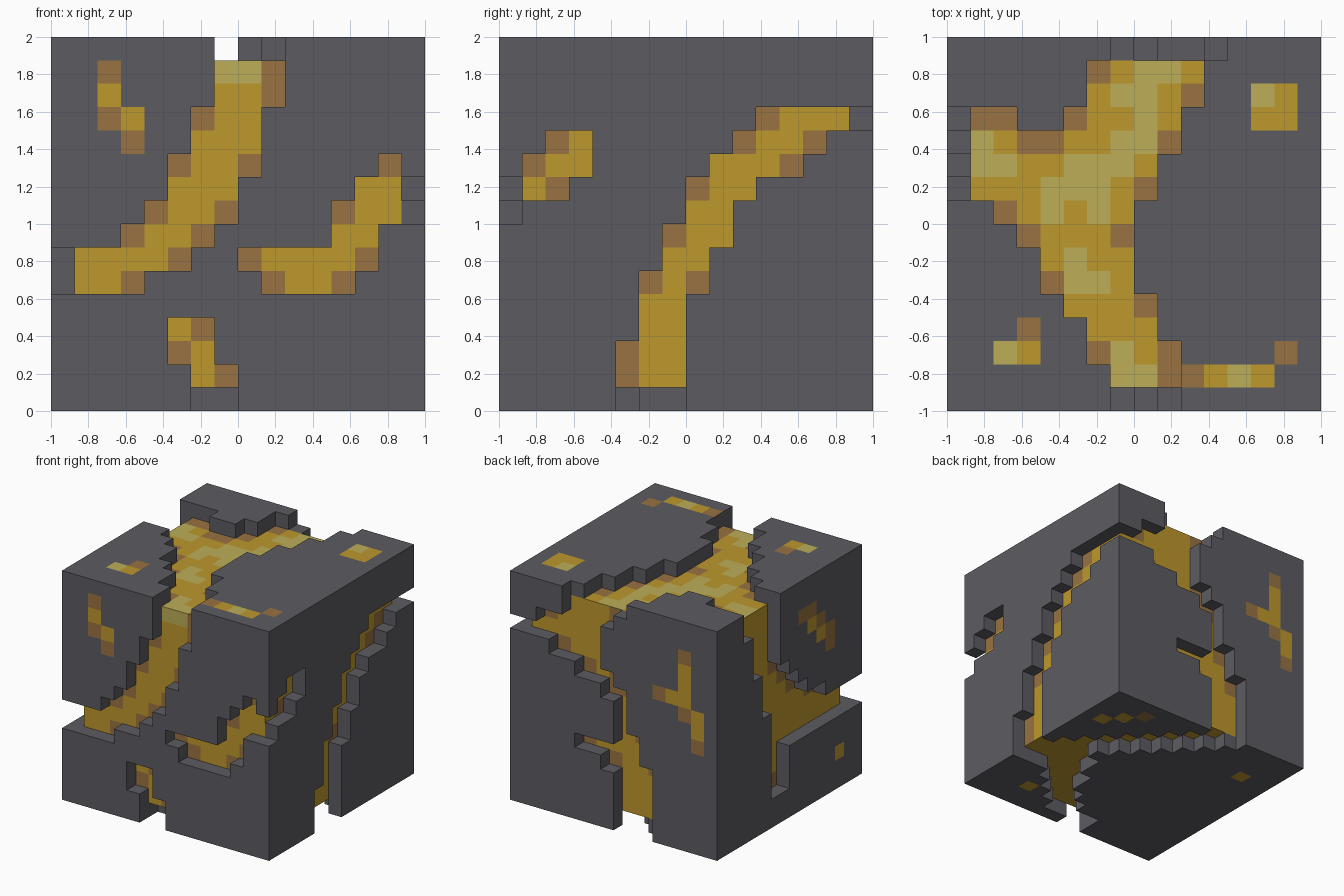
import bpy, bmesh

if "Cube" in bpy.data.objects:
    bpy.data.objects.remove(bpy.data.objects["Cube"], do_unlink=True)

N = 16            # cells per side
S = 2.0 / N       # cell size

# ---- materials ----
def material(name, rgb):
    m = bpy.data.materials.new(name)
    m.use_nodes = True
    m.diffuse_color = (*rgb, 1)
    m.node_tree.nodes["Principled BSDF"].inputs["Base Color"].default_value = (*rgb, 1)
    return m

MATS = [material("dark stone", (0.108, 0.105, 0.120)),
        material("molten gold", (0.515, 0.314, 0.026)),
        material("pale gold", (0.503, 0.423, 0.098)),
        material("cooled brown", (0.314, 0.171, 0.054))]
STONE, GOLD, PALE, BROWN = range(4)

# ---- each side of the block: (axis, outer layer) ----
SIDES = {"front": (1, 0), "back": (1, N - 1), "left": (0, 0),
         "right": (0, N - 1), "top": (2, N - 1), "bottom": (2, 0)}
carved = set()
painted = {}

def voxel(side, u, v):
    axis, layer = SIDES[side]
    c = [u, v]
    c.insert(axis, layer)
    return tuple(c)

def carve(side, *keys):
    """Cut a crack whose two banks run straight between keys (row, first, last)."""
    for (v0, a0, b0), (v1, a1, b1) in zip(keys, keys[1:]):
        for v in range(v1, v0 + 1):
            t = (v0 - v) / (v0 - v1)
            first, last = round(a0 + (a1 - a0) * t), round(b0 + (b1 - b0) * t)
            carved.update(voxel(side, u, v) for u in range(first, last + 1))

def paint(side, colour, *patches):
    """Colour single cells (u, v) or blocks of cells (u0, v0, u1, v1)."""
    for p in patches:
        for u in range(p[0], p[-2] + 1):
            for v in range(p[1], p[-1] + 1):
                painted[side, u, v] = colour

# ---- cracks through the crust ----
carve("front", (15, 7, 9), (13, 7, 9), (12, 6.4, 8), (8, 4, 7), (7, 3, 6), (6, 0, 5), (5, 0, 3))
carve("front", (10, 14, 14), (9, 13, 15), (8, 12, 15), (7, 12, 13), (6, 8, 13), (5, 9, 12))
carve("front", (3, 5, 6), (0, 6.4, 7.4))
carve("right", (12, 11, 15), (11, 10, 13), (10, 9, 12), (9, 8, 9.6), (2, 5.2, 6.52), (0, 5, 7))
carve("right", (11, 2, 3), (10, 1, 3), (9, 0, 2), (8, 0, 0))
carve("back", (15, 7, 11), (14, 8, 11), (13, 9, 13), (12, 9, 15), (11, 9, 12), (9, 7, 7.6),
      (7, 7, 7), (6, 6, 7), (5, 6, 10), (4, 5, 8), (3, 5, 7), (0, 5, 7))
carve("left", (15, 9, 12), (11, 9, 10.9), (10, 8, 10), (8, 6, 10), (7, 4, 9), (6, 0, 9), (5, 0, 9))
carve("left", (5, 8, 9), (2, 8, 9))
carve("top", (15, 7, 11), (14, 6, 10), (13, 6, 10), (12, 5, 9), (11, 0, 9), (9, 0, 8), (8, 2, 7),
      (6, 3.8, 6.8), (0, 7.3, 9.49))
carve("top", (12, 0, 2), (11, 0, 2))
carve("bottom", (15, 5, 7), (8, 12, 14), (7, 11, 15), (5, 10.2, 15), (4, 10, 12), (2, 8, 10),
      (1, 6, 9), (0, 6, 7))

# ---- glowing spots on the crust and colour patches in the cracks ----
paint("front", GOLD, (2, 13), (3, 12), (13, 9), (5, 3))
paint("front", BROWN, (2, 14), (2, 12), (3, 11), (9, 14))
paint("front", PALE, (7, 14, 8, 14))
paint("top", GOLD, (13, 12, 14, 13), (3, 2), (11, 1, 13, 1), (5, 4))
paint("top", BROWN, (3, 3), (10, 1), (14, 2), (1, 12), (3, 11, 4, 11), (7, 7), (9, 1))
paint("top", PALE, (13, 13), (2, 2), (12, 1), (8, 14, 9, 14), (7, 13, 8, 13), (8, 12),
      (7, 11, 8, 11), (1, 10, 1, 11), (2, 10), (5, 10, 7, 10), (4, 9, 6, 9), (4, 8), (6, 8),
      (5, 5, 6, 5), (5, 6), (7, 1, 7, 2), (8, 1))
paint("right", GOLD, (10, 9), (9, 10), (7, 6), (9, 7), (3, 10, 3, 11))
paint("right", BROWN, (5, 1))
paint("back", GOLD, (2, 10, 2, 12), (3, 10), (1, 8, 1, 9))
paint("back", BROWN, (2, 13), (4, 10), (2, 9), (1, 7))
paint("left", GOLD, (5, 12), (4, 11), (2, 2))
paint("left", BROWN, (5, 13, 6, 13), (4, 12), (3, 10, 3, 11))
paint("bottom", GOLD, (14, 12), (13, 13), (12, 2), (2, 12))
paint("bottom", BROWN, (12, 14))

# ---- voxel sets ----
cube = {(x, y, z) for x in range(N) for y in range(N) for z in range(N)}
core = {c for c in cube if all(0 < a < N - 1 for a in c)}
crust = cube - core - carved

def locate(cell, axis, sign):
    side = next(s for s, (a, layer) in SIDES.items() if a == axis and (layer > 0) == (sign > 0))
    u, v = (c for a, c in enumerate(cell) if a != axis)
    return side, u, v

def crust_colour(cell, axis, sign):
    side, u, v = locate(cell, axis, sign)
    if cell[axis] == SIDES[side][1]:
        return painted.get((side, u, v), STONE)
    return STONE

def core_colour(cell, axis, sign):
    side, u, v = locate(cell, axis, sign)
    # brown where the crust closes in on a corner of the crack
    across = any(voxel(side, u + d, v) in crust for d in (-1, 1))
    along = any(voxel(side, u, v + d) in crust for d in (-1, 1))
    corner = across and along and side != "bottom"
    return painted.get((side, u, v), BROWN if corner else GOLD)

# ---- skin a set of voxels with square faces ----
def build(name, cells, solid, colour):
    bm = bmesh.new()
    verts = {}

    def vert(p):
        if p not in verts:
            verts[p] = bm.verts.new((p[0] * S - 1, p[1] * S - 1, p[2] * S))
        return verts[p]

    for cell in sorted(cells):
        for axis in range(3):
            for sign in (-1, 1):
                near = list(cell)
                near[axis] += sign
                if tuple(near) in solid:
                    continue
                loop = []
                for du, dv in ((0, 0), (1, 0), (1, 1), (0, 1)):
                    p = list(cell)
                    p[axis] += sign > 0
                    p[(axis + 1) % 3] += du
                    p[(axis + 2) % 3] += dv
                    loop.append(vert(tuple(p)))
                face = bm.faces.new(loop if sign > 0 else loop[::-1])
                face.material_index = colour(cell, axis, sign)
    mesh = bpy.data.meshes.new(name)
    bm.to_mesh(mesh)
    bm.free()
    for m in MATS:
        mesh.materials.append(m)
    bpy.context.collection.objects.link(bpy.data.objects.new(name, mesh))

build("molten_core", core, core, core_colour)
build("stone_crust", crust, crust | core, crust_colour)
